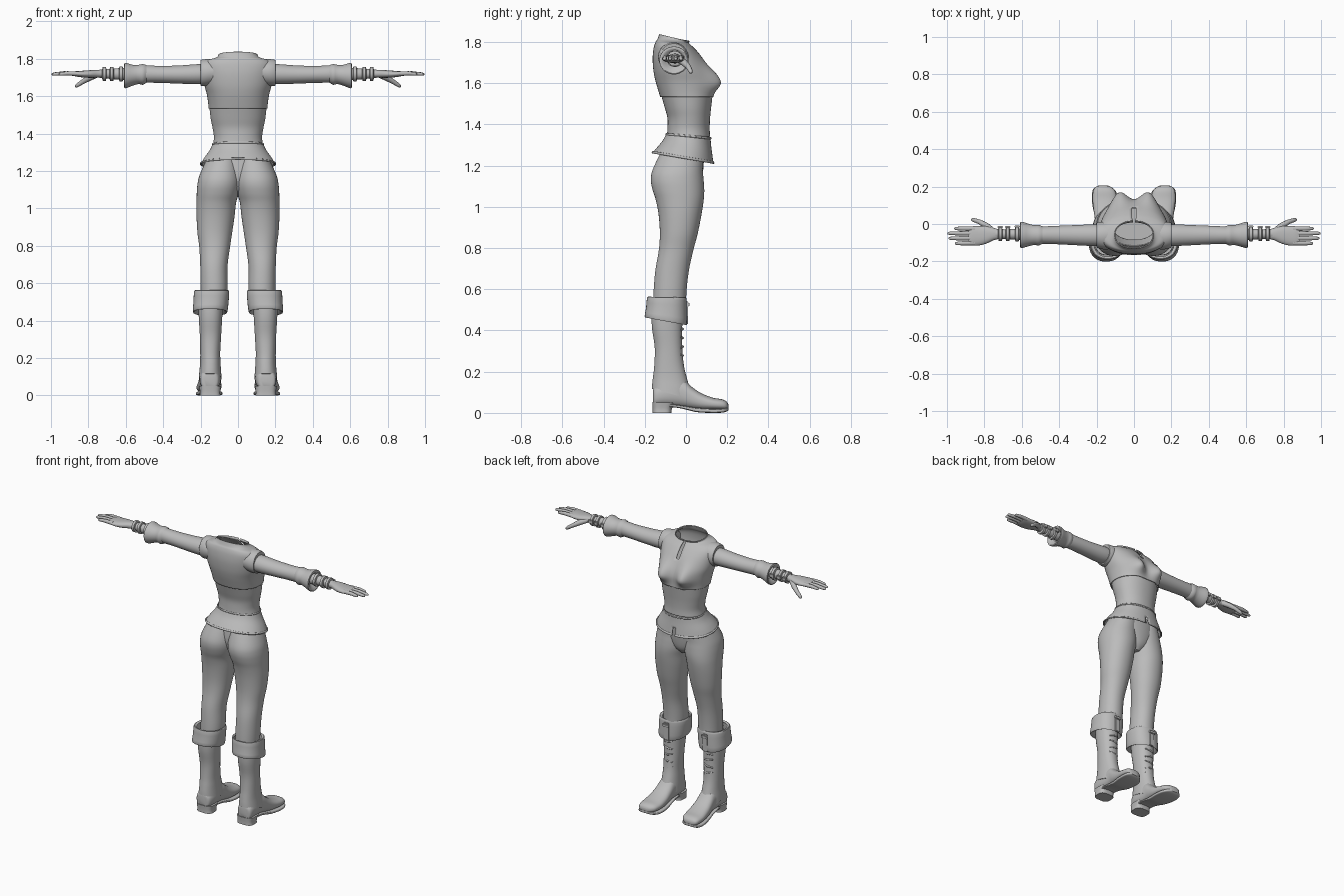
import bpy, bmesh, math
from mathutils import Vector

grey = bpy.data.materials.new("plain_grey")
grey.diffuse_color = (0.5, 0.5, 0.5, 1)


def finish(name, bm, mirror=True, thick=0.0, angle=40):
    bmesh.ops.recalc_face_normals(bm, faces=bm.faces)
    me = bpy.data.meshes.new(name)
    bm.to_mesh(me)
    bm.free()
    ob = bpy.data.objects.new(name, me)
    bpy.context.collection.objects.link(ob)
    me.materials.append(grey)
    bpy.ops.object.select_all(action='DESELECT')
    ob.select_set(True)
    bpy.context.view_layer.objects.active = ob
    bpy.ops.object.shade_smooth_by_angle(angle=math.radians(angle))
    if thick:
        m = ob.modifiers.new("thickness", 'SOLIDIFY')
        m.thickness = thick
        m.offset = -1
    if mirror:
        ob.modifiers.new("mirror", 'MIRROR')
    return ob


def spline(rings, steps):
    """Catmull-Rom interpolation between cross-sections."""
    out = []
    for i in range(len(rings) - 1):
        p = [rings[max(0, min(len(rings) - 1, i + k))] for k in (-1, 0, 1, 2)]
        for s in range(steps):
            t = s / steps
            out.append([0.5 * (2 * b + (c - a) * t + (2 * a - 5 * b + 4 * c - d) * t * t
                               + (3 * b - a - 3 * c + d) * t ** 3) for a, b, c, d in zip(*p)])
    return out + [rings[-1]]


def loft(name, axis, rings, steps=4, n=32, p=2.0, caps=True, mirror=True,
         thick=0.0, warp=None, cut=None):
    """Rings are (t, a0, a1, b0, b1[, tilt]); t runs along the axis."""
    bm = bmesh.new()
    rows = []
    for r in spline([tuple(q) + (0,) * (6 - len(q)) for q in rings], steps):
        t, a0, a1, b0, b1, tilt = r
        row = []
        for k in range(n):
            w = 2 * math.pi * (k + 0.5) / n
            c, s = math.cos(w), math.sin(w)
            a = (a0 + a1) / 2 + (a1 - a0) / 2 * math.copysign(abs(c) ** (2 / p), c)
            db = (b1 - b0) / 2 * math.copysign(abs(s) ** (2 / p), s)
            b, tt = (b0 + b1) / 2 + db, t + tilt * db
            v = {'z': (a, b, tt), 'x': (tt, a, b), 'y': (a, tt, b)}[axis]
            row.append(bm.verts.new(warp(*v) if warp else v))
        rows.append(row)
    for r0, r1 in zip(rows, rows[1:]):
        for k in range(n):
            j = (k + 1) % n
            bm.faces.new((r0[k], r0[j], r1[j], r1[k]))
    if caps:
        bm.faces.new(rows[0])
        bm.faces.new(rows[-1])
    if cut:
        dead = [f for f in bm.faces if cut(f.calc_center_median())]
        bmesh.ops.delete(bm, geom=dead, context='FACES')
    return finish(name, bm, mirror, thick)


def tube(name, pts, radii, n=12):
    """Rounded tube through points, used for fingers and laces."""
    bm = bmesh.new()
    pts = [Vector(q) for q in pts]
    rows = []
    for i, q in enumerate(pts):
        d = (pts[min(i + 1, len(pts) - 1)] - pts[max(i - 1, 0)]).normalized()
        u = d.cross(Vector((0.1, 0.2, 1))).normalized()
        w = d.cross(u)
        rows.append([bm.verts.new(q + radii[i] * (u * math.cos(2 * math.pi * k / n)
                     + w * math.sin(2 * math.pi * k / n))) for k in range(n)])
    for r0, r1 in zip(rows, rows[1:]):
        for k in range(n):
            bm.faces.new((r0[k], r0[(k + 1) % n], r1[(k + 1) % n], r1[k]))
    bm.faces.new(rows[0])
    bm.faces.new(rows[-1])
    return finish(name, bm, angle=60)


def box(name, centre, size, bevel=0.003):
    bm = bmesh.new()
    bmesh.ops.create_cube(bm, size=1)
    for v in bm.verts:
        v.co = Vector(centre) + Vector([a * b for a, b in zip(v.co, size)])
    bmesh.ops.bevel(bm, geom=bm.edges[:], offset=bevel, segments=2, affect='EDGES')
    return finish(name, bm)


# Jacket: bust shaping is a pair of soft bumps on the front
def bust(x, y, z):
    if y > -0.02:
        sz = 0.05 if z < 1.605 else 0.075
        y += 0.058 * min(1, (y + 0.02) / 0.07) * math.exp(
            -((abs(x) - 0.08) / 0.052) ** 2 - ((z - 1.605) / sz) ** 2)
    return x, y, z


loft("jacket_upper", 'z', [
    (1.533, -.157, .157, -.125, .132), (1.565, -.16, .16, -.135, .128),
    (1.61, -.167, .167, -.148, .122), (1.66, -.18, .18, -.158, .108),
    (1.72, -.187, .187, -.162, .08), (1.765, -.186, .186, -.157, .05, -.05),
    (1.79, -.165, .165, -.148, .028, -.1), (1.802, -.125, .125, -.14, .016, -.12),
    (1.811, -.108, .108, -.134, .014, -.2), (1.82, -.105, .105, -.13, .018, -.24)],
    n=80, p=2.25, caps=False, mirror=False, thick=.006, warp=bust,
    cut=lambda c: abs(c.x) < .006 and c.y > 0 and c.z > 1.7)
loft("jacket_shoulder", 'x', [
    (.13, -.135, .015, 1.66, 1.797), (.17, -.135, .012, 1.655, 1.798),
    (.198, -.127, .007, 1.655, 1.794), (.2, -.12, .0, 1.662, 1.787)], n=40)
loft("bodice", 'z', [
    (1.34, -.134, .134, -.093, .117), (1.38, -.129, .129, -.09, .115),
    (1.43, -.136, .136, -.09, .117), (1.48, -.146, .146, -.103, .122),
    (1.54, -.153, .153, -.12, .129)], n=64, p=2.15, caps=False, mirror=False, thick=.005)
loft("waist_trim", 'z', [
    (1.337, -.137, .137, -.098, .122, -.09), (1.342, -.14, .14, -.1, .124, -.09),
    (1.348, -.137, .137, -.097, .121, -.09)], n=64, p=2.15, caps=False,
    mirror=False, thick=.006)


def front_slit(c):
    return c.y > .05 and abs(c.x) < max(0, 1.262 - c.z) * .3


loft("peplum", 'z', [
    (1.344, -.135, .135, -.096, .119, -.09), (1.31, -.152, .152, -.112, .122, -.11),
    (1.27, -.18, .18, -.14, .128, -.14), (1.24, -.198, .198, -.16, .133, -.17)],
    n=80, p=2.15, caps=False, mirror=False, thick=.006, cut=front_slit)
loft("peplum_hem", 'z', [
    (1.246, -.198, .198, -.161, .133, -.17), (1.241, -.203, .203, -.166, .137, -.17),
    (1.234, -.202, .202, -.166, .137, -.17)],
    n=80, p=2.15, caps=False, mirror=False, thick=.007, cut=front_slit)

# Trousers
loft("pelvis", 'z', [
    (1.06, -.03, .03, -.06, .04), (1.1, -.1, .1, -.1, .07),
    (1.17, -.16, .16, -.12, .083), (1.27, -.165, .165, -.11, .09)], n=40, mirror=False)
loft("trouser_leg", 'z', [
    (.5, .06, .197, -.16, .0), (.58, .056, .2, -.158, .002), (.69, .056, .202, -.149, .014),
    (.79, .043, .207, -.132, .036), (.87, .031, .217, -.127, .057),
    (.96, .018, .222, -.133, .075), (1.03, .01, .222, -.146, .086),
    (1.08, -.004, .221, -.162, .089), (1.13, -.012, .217, -.171, .086),
    (1.18, -.01, .205, -.162, .082), (1.27, .0, .165, -.12, .085)], n=40, p=2.1)

# Boots: folded cuff, shaft, foot, sole and heel
loft("boot_cuff", 'z', [
    (.556, .06, .215, -.175, -.01), (.562, .052, .23, -.184, -.001, -.02),
    (.55, .047, .236, -.19, .003, -.04), (.5, .05, .238, -.194, .004, -.1),
    (.452, .056, .242, -.201, .004, -.17), (.446, .064, .234, -.192, -.004, -.17),
    (.47, .085, .212, -.165, -.02)], steps=2, p=2.3, n=40, caps=False)
loft("boot_shaft", 'z', [
    (.092, .088, .21, -.166, .022, -.27), (.125, .09, .207, -.164, .022, -.2),
    (.17, .093, .203, -.16, .006, -.08), (.23, .095, .202, -.154, -.01),
    (.32, .09, .204, -.152, -.018), (.42, .084, .21, -.166, -.018),
    (.52, .08, .212, -.166, -.015)], n=40, p=2.2)
loft("boot_foot", 'y', [
    (-.16, .125, .18, .035, .11), (-.15, .104, .2, .03, .13), (-.1, .092, .206, .03, .15),
    (-.02, .094, .204, .025, .165), (.03, .092, .21, .018, .125), (.075, .089, .216, .013, .095),
    (.13, .09, .222, .013, .074), (.175, .1, .219, .013, .066), (.197, .122, .207, .015, .055),
    (.205, .145, .185, .022, .042)], n=32, p=2.4)
loft("boot_sole", 'y', [
    (-.1, .1, .2, .028, .042), (-.05, .1, .2, .026, .04), (.0, .097, .203, .016, .033),
    (.05, .09, .212, .004, .025), (.11, .084, .224, .0, .021), (.16, .09, .225, .0, .02),
    (.19, .11, .216, .004, .023), (.206, .14, .19, .012, .026)], n=32, p=5)
loft("boot_heel", 'z', [
    (0, .094, .204, -.162, -.07), (.02, .095, .203, -.162, -.068),
    (.05, .09, .208, -.164, -.055)], n=32, p=3.2)
for i in range(5):
    z = .235 + i * .043
    s = 1 if i % 2 else -1
    tube("boot_lace", [(.115, -.028, z - s * .006), (.147, -.016, z),
                       (.179, -.028, z + s * .006)], [.005, .006, .005], 8)
box("cuff_tab", (.142, .002, .485), (.035, .014, .115))
box("cuff_tab_clasp", (.142, .01, .525), (.045, .012, .02))

# Arms: sleeve, flared cuff, wrist guard and bands
loft("sleeve", 'x', [
    (.17, -.116, -.004, 1.668, 1.772), (.22, -.118, -.002, 1.664, 1.771),
    (.32, -.113, -.006, 1.667, 1.764), (.42, -.108, -.01, 1.671, 1.762),
    (.5, -.106, -.014, 1.672, 1.765), (.56, -.1, -.02, 1.675, 1.76)], n=32)
loft("sleeve_cuff", 'x', [
    (.49, -.106, -.012, 1.671, 1.767), (.51, -.116, -.004, 1.66, 1.772),
    (.53, -.112, -.006, 1.665, 1.768), (.56, -.118, .0, 1.657, 1.767),
    (.59, -.127, .01, 1.645, 1.776), (.606, -.129, .012, 1.642, 1.777),
    (.606, -.115, .0, 1.655, 1.763), (.585, -.09, -.02, 1.68, 1.745)],
    steps=2, n=32, caps=False)
loft("wrist_guard", 'x', [
    (.55, -.09, -.022, 1.682, 1.752), (.63, -.085, -.025, 1.687, 1.75),
    (.69, -.08, -.028, 1.693, 1.746), (.74, -.08, -.026, 1.697, 1.742)], n=28)
for x, r in ((.625, .041), (.675, .038), (.715, .037)):
    loft("wrist_band", 'x', [
        (x - .011, -.054 - r + .01, -.054 + r - .01, 1.729 - r, 1.709 + r),
        (x - .008, -.054 - r, -.054 + r, 1.719 - r, 1.719 + r),
        (x + .008, -.054 - r, -.054 + r, 1.719 - r, 1.719 + r),
        (x + .011, -.054 - r + .01, -.054 + r - .01, 1.729 - r, 1.709 + r)],
        steps=1, n=28)
    box("band_buckle", (x, -.054 + r, 1.722), (.03, .012, .024))

# Hands
loft("palm", 'x', [
    (.71, -.078, -.03, 1.7, 1.74), (.75, -.087, -.022, 1.699, 1.741),
    (.79, -.105, -.012, 1.698, 1.739), (.83, -.115, -.011, 1.7, 1.736),
    (.865, -.115, -.012, 1.705, 1.734), (.885, -.108, -.018, 1.711, 1.73)], n=28, p=2.3)
for y0, y1, tip in ((-.025, -.024, .962), (-.05, -.05, .998),
                    (-.076, -.077, .992), (-.102, -.104, .958)):
    m = .865 + (tip - .865) * .5
    tube("finger", [(.85, y0, 1.72), (m, (y0 + y1) / 2, 1.722), (tip - .012, y1, 1.718),
                    (tip - .003, y1, 1.717), (tip, y1, 1.717)],
         [.0125, .0115, .009, .006, .002])
tube("thumb", [(.755, -.035, 1.714), (.79, -.01, 1.7), (.825, .011, 1.68),
               (.855, .021, 1.661), (.866, .024, 1.652), (.869, .025, 1.649)],
     [.015, .017, .013, .011, .008, .002])
